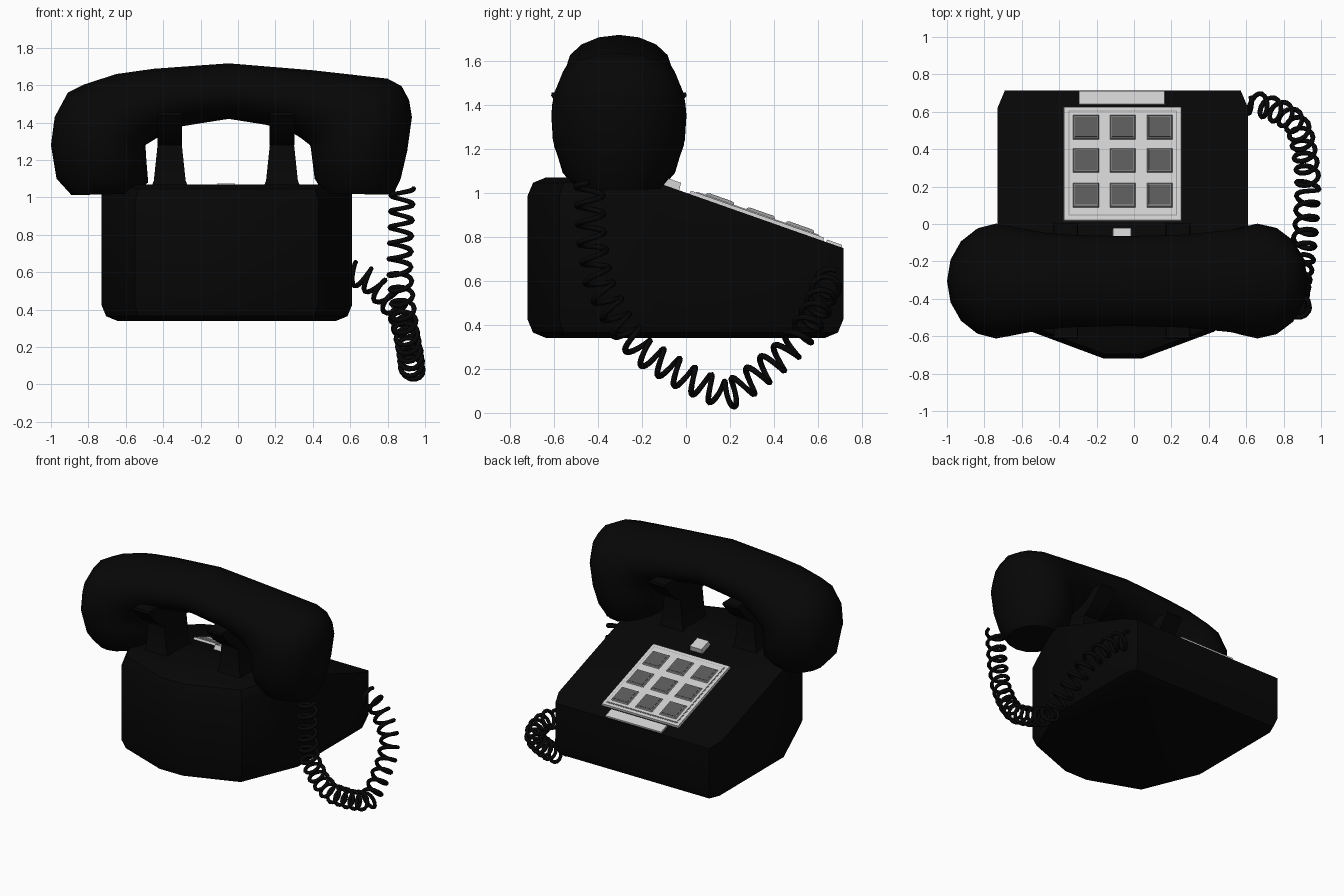
import bpy, bmesh, math
from mathutils import Vector

if "Cube" in bpy.data.objects:
    bpy.data.objects.remove(bpy.data.objects["Cube"])


def material(name, v):
    m = bpy.data.materials.new(name)
    m.diffuse_color = (v, v, v, 1)
    m.use_nodes = True
    m.node_tree.nodes["Principled BSDF"].inputs["Base Color"].default_value = m.diffuse_color
    return m


BLACK = material("black plastic", 0.002)
LIGHT = material("light grey", 0.62)
DARK = material("dark grey", 0.1)
SEAM = material("mid grey", 0.3)


def finish(bm, name, mat, angle=40):
    bmesh.ops.recalc_face_normals(bm, faces=bm.faces)
    me = bpy.data.meshes.new(name)
    bm.to_mesh(me)
    bm.free()
    me.materials.append(mat)
    me.shade_smooth()
    me.set_sharp_from_angle(angle=math.radians(angle))
    ob = bpy.data.objects.new(name, me)
    bpy.context.collection.objects.link(ob)
    return ob


def loft(rings, name, mat, angle=40):
    bm = bmesh.new()
    vs = [[bm.verts.new(p) for p in r] for r in rings]
    n = len(vs[0])
    for a, b in zip(vs, vs[1:]):
        for i in range(n):
            bm.faces.new((a[i], a[(i + 1) % n], b[(i + 1) % n], b[i]))
    bm.faces.new(vs[0])
    bm.faces.new(vs[-1])
    return finish(bm, name, mat, angle)


# Body: plan outline, flat top at the front, sloping deck behind y = -0.2
CX, SLOPE, CREST = -0.06, 0.352, -0.2
right = [(0.10, -0.72), (0.49, -0.575), (0.67, -0.14), (0.67, 0.62), (0.63, 0.715)]
plan = [(CX + x, y) for x, y in right] + [(CX - x, y) for x, y in reversed(right)]
bm = bmesh.new()
low = [bm.verts.new((x, y, 0.34)) for x, y in plan]
top = [bm.verts.new((x, y, min(1.07, 1 - SLOPE * y))) for x, y in plan]
cr = bm.verts.new((CX + 0.645, CREST, 1.07))
cl = bm.verts.new((CX - 0.645, CREST, 1.07))
bm.faces.new(low)
n = len(plan)
for i in range(n):
    j = (i + 1) % n
    mid = [cr] if i == 1 else [cl] if i == 7 else []
    bm.faces.new([low[i], low[j], top[j]] + mid + [top[i]])
bm.faces.new([top[0], top[1], cr, cl, top[8], top[9]])
bm.faces.new([cr] + top[2:8] + [cl])
rim = []
for e in bm.edges:
    a, b = e.verts
    bottom = a.co.z < 0.35 and b.co.z < 0.35
    flat = a.co.z > 1.06 and b.co.z > 1.06 and {a, b} != {cr, cl}
    if bottom or flat:
        rim.append(e)
bmesh.ops.bevel(bm, geom=rim, offset=0.085, segments=2, profile=0.5,
                affect='EDGES', clamp_overlap=False)
finish(bm, "body", BLACK, 35)

# Handset: oval sections swept from one cup over the grip to the other
HY = -0.305
stations = [
    (-0.89, 1.012, -0.56, 1.02, 0.19), (-0.97, 1.10, -0.48, 1.08, 0.255),
    (-1.00, 1.28, -0.49, 1.20, 0.30), (-0.98, 1.43, -0.495, 1.28, 0.307),
    (-0.91, 1.56, -0.43, 1.32, 0.295), (-0.82, 1.605, -0.37, 1.35, 0.28),
    (-0.65, 1.66, -0.30, 1.38, 0.258), (-0.45, 1.688, -0.21, 1.395, 0.247),
    (-0.05, 1.717, -0.05, 1.42, 0.24), (0.40, 1.68, 0.14, 1.39, 0.248),
    (0.80, 1.635, 0.27, 1.36, 0.275), (0.875, 1.595, 0.34, 1.315, 0.293),
    (0.915, 1.52, 0.385, 1.28, 0.303), (0.93, 1.43, 0.39, 1.26, 0.307),
    (0.905, 1.25, 0.40, 1.18, 0.295), (0.87, 1.10, 0.41, 1.10, 0.255),
    (0.83, 1.015, 0.46, 1.02, 0.19)]
rings = []
for ox, oz, ix, iz, w in stations:
    o, i = Vector((ox, HY, oz)), Vector((ix, HY, iz))
    rings.append([(o + i) / 2 + (o - i) / 2 * math.cos(t) + Vector((0, w * math.sin(t), 0))
                  for t in (2 * math.pi * k / 16 for k in range(16))])
loft(rings, "handset", BLACK, 50)

# Cradle: two flared posts, each with a saddle block holding the grip
for side, x in (("left", -0.365), ("right", 0.235)):
    def rect(hx, hy, z):
        return [(x + sx * hx, HY + sy * hy, z)
                for sx, sy in ((-1, -1), (1, -1), (1, 1), (-1, 1))]
    loft([rect(0.105, 0.15, 1.04), rect(0.085, 0.13, 1.09), rect(0.065, 0.13, 1.28)],
         side + "_cradle_post", BLACK)
    loft([rect(0.066, 0.14, 1.28), rect(0.066, 0.23, 1.35), rect(0.066, 0.308, 1.44),
          rect(0.062, 0.305, 1.455)], side + "_cradle_saddle", BLACK)

# Parts lying on the sloping deck
NORMAL = Vector((0, SLOPE, 1)).normalized()


def deck_plate(name, x0, x1, y0, y1, h0, h1, mat, inset=0.0):
    def ring(h, d):
        return [Vector((x, y, 1 - SLOPE * y)) + NORMAL * h for x, y in
                ((x0 + d, y0 + d), (x1 - d, y0 + d), (x1 - d, y1 - d), (x0 + d, y1 - d))]
    return loft([ring(h0, 0), ring(h1, inset)], name, mat, 10)


deck_plate("keypad_plate", -0.378, 0.256, 0.013, 0.625, -0.01, 0.016, LIGHT, 0.004)
deck_plate("keypad_seam", -0.350, 0.230, 0.040, 0.600, 0.01, 0.018, SEAM)
deck_plate("keypad_face", -0.345, 0.225, 0.045, 0.595, 0.01, 0.021, LIGHT)
for r, y in enumerate((0.147, 0.332, 0.51)):
    for c, x in enumerate((-0.257, -0.06, 0.137)):
        tag = f"_{r + 1}_{c + 1}"
        deck_plate("key_surround" + tag, x - .074, x + .074, y - .070, y + .070,
                   0.01, 0.031, SEAM, 0.010)
        deck_plate("key" + tag, x - .059, x + .059, y - .055, y + .055, 0.026, 0.033, DARK, 0.001)
deck_plate("label_strip", -0.295, 0.165, 0.635, 0.708, -0.005, 0.012, LIGHT, 0.002)
deck_plate("indicator", -0.115, -0.012, -0.125, -0.03, -0.01, 0.035, LIGHT, 0.004)

# Coiled cord: a helix wound round a hanging path
path = [Vector(p) for p in (
    (0.88, -0.44, 1.05), (0.87, -0.43, 0.80), (0.865, -0.40, 0.60), (0.88, -0.31, 0.42),
    (0.90, -0.20, 0.28), (0.92, 0.0, 0.16), (0.93, 0.19, 0.075), (0.925, 0.30, 0.15),
    (0.90, 0.45, 0.27), (0.87, 0.535, 0.37), (0.80, 0.59, 0.46), (0.70, 0.63, 0.56),
    (0.60, 0.655, 0.60))]
lens = [(b - a).length for a, b in zip(path, path[1:])]
total = sum(lens)


def along(s):
    s = max(0.0, min(total, s))
    for a, b, l in zip(path, path[1:], lens):
        if s <= l:
            return a.lerp(b, s / l)
        s -= l
    return path[-1]


TURNS, STEPS, RADIUS, WIRE = 25, 14, 0.06, 0.0135
count = TURNS * STEPS
coil, radial = [], []
u = Vector((1, 0, 0))
for k in range(count + 1):
    s = total * k / count
    t = (along(s + 0.06) - along(s - 0.06)).normalized()
    u = (u - t * u.dot(t)).normalized()
    a = 2 * math.pi * k / STEPS
    d = u * math.cos(a) + t.cross(u) * math.sin(a)
    coil.append(along(s) + d * RADIUS)
    radial.append(d)
rings = []
for k, p in enumerate(coil):
    t = (coil[min(k + 1, count)] - coil[max(k - 1, 0)]).normalized()
    a = (radial[k] - t * radial[k].dot(t)).normalized()
    b = t.cross(a)
    rings.append([p + (a * math.cos(q) + b * math.sin(q)) * WIRE
                  for q in (math.pi * i / 3 for i in range(6))])
loft(rings, "coiled_cord", BLACK, 80)
